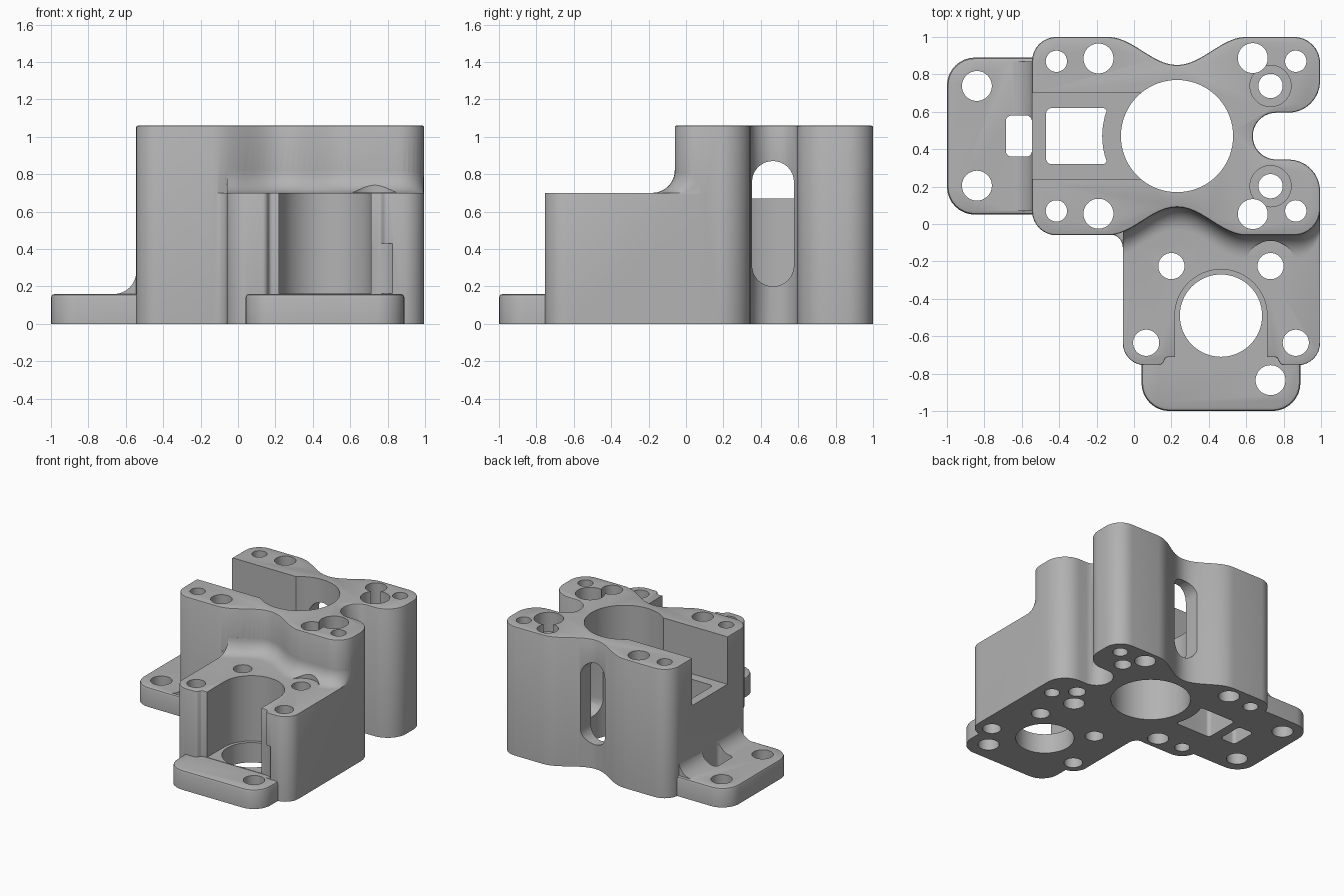
import bpy, bmesh
from math import sin, cos, pi, radians
from mathutils import Vector, Matrix

cube = bpy.data.objects.get("Cube")
if cube:
    bpy.data.objects.remove(cube)

metal = bpy.data.materials.new("plain grey metal")
metal.use_nodes = True
GREY = (0.45, 0.45, 0.45, 1)
metal.diffuse_color = GREY
metal.node_tree.nodes["Principled BSDF"].inputs["Base Color"].default_value = GREY

MID = 0.47       # centre line of the tall housing
BORE_X = 0.23
EDGE = 0.995


def finish(name, bm):
    bmesh.ops.recalc_face_normals(bm, faces=bm.faces)
    mesh = bpy.data.meshes.new(name)
    bm.to_mesh(mesh)
    bm.free()
    mesh.materials.append(metal)
    obj = bpy.data.objects.new(name, mesh)
    bpy.context.collection.objects.link(obj)
    return obj


def rounded(corners, steps=8):
    """Outline from (x, y, radius) corners."""
    out = []
    for i, (x, y, r) in enumerate(corners):
        p = Vector((x, y))
        if r == 0:
            out.append(p)
            continue
        a = (Vector(corners[i - 1][:2]) - p).normalized()
        b = (Vector(corners[(i + 1) % len(corners)][:2]) - p).normalized()
        half = a.angle(b) / 2
        reach = r / abs(sin(half) / cos(half))
        centre = p + (a + b).normalized() * (r / sin(half))
        u, v = p + a * reach - centre, p + b * reach - centre
        total = u.angle(v)
        for k in range(steps + 1):
            t = k / steps
            out.append(centre + (u * sin((1 - t) * total) + v * sin(t * total)) / sin(total))
    return out


def prism(name, outline, z0, z1, chamfer=0, turn=None):
    bm = bmesh.new()
    base = bm.faces.new([bm.verts.new((p[0], p[1], z0)) for p in outline])
    ext = bmesh.ops.extrude_face_region(bm, geom=[base])["geom"]
    bmesh.ops.translate(bm, vec=(0, 0, z1 - z0),
                        verts=[g for g in ext if isinstance(g, bmesh.types.BMVert)])
    if chamfer:
        rim = [e for e in bm.edges if all(v.co.z > z1 - 1e-5 for v in e.verts)]
        bmesh.ops.bevel(bm, geom=rim, offset=chamfer, segments=2, profile=0.5, affect='EDGES')
    if turn:
        bm.transform(turn)
    return finish(name, bm)


def box_outline(x0, x1, y0, y1, r):
    return rounded([(x0, y0, r), (x1, y0, r), (x1, y1, r), (x0, y1, r)])


def cylinder(x, y, r, z0=-0.2, z1=1.3, n=48):
    ring = [(x + r * cos(2 * pi * k / n), y + r * sin(2 * pi * k / n)) for k in range(n)]
    return prism("round_cutter", ring, z0, z1)


def cove(name, path, out, r, z):
    """Concave fillet between a wall path and a floor at height z."""
    out = Vector(out)
    section = [(r, -0.05), (-0.04, -0.05), (-0.04, r)]
    section += [(r - r * cos(a), r - r * sin(a)) for a in [k * pi / 16 for k in range(9)]]
    bm = bmesh.new()
    rows = []
    for p in path:
        rows.append([bm.verts.new((*(Vector(p) + out * d), z + h)) for d, h in section])
    n = len(section)
    for a, b in zip(rows, rows[1:]):
        for k in range(n):
            bm.faces.new((a[k], a[(k + 1) % n], b[(k + 1) % n], b[k]))
    bm.faces.new(rows[0])
    bm.faces.new(rows[-1][::-1])
    return finish(name, bm)


def combine(body, other, operation):
    mod = body.modifiers.new(operation.lower(), 'BOOLEAN')
    mod.operation = operation
    mod.solver = 'EXACT'
    mod.object = other
    bpy.context.view_layer.objects.active = body
    bpy.ops.object.modifier_apply(modifier=mod.name)
    bpy.data.objects.remove(other)


# Tall housing: waisted outline with an open notch, symmetric about its centre line
def waist(x):
    d = min(abs(x - BORE_X), 0.37)
    return 0.925 - 0.075 * cos(pi * d / 0.37)


notch = [(0.76 + 0.125 * cos(a), MID + 0.125 * sin(a), 0)
         for a in [radians(170 - 10 * k) for k in range(9)]]
upper = notch + [(EDGE, MID + 0.125, 0.17), (EDGE, 1, 0.14)]
upper += [(0.6 - 0.74 * k / 24, waist(0.6 - 0.74 * k / 24), 0) for k in range(25)]
upper += [(-0.545, 1, 0.13)]
lower = [(x, 2 * MID - y, r) for x, y, r in reversed(upper)]
body = prism("bracket_housing", rounded(upper + lower), 0, 1.06, 0.01)

# Lower front block with two lobes
half = [(-0.06, -0.755, 0.119), (0.15, -0.755, 0.03), (0.17, -0.712, 0.02)]
mirror = [(EDGE - 0.06 - x, y, r) for x, y, r in reversed(half)]
block = [(-0.05, 0.1, 0), (-0.2, 0, 0), (-0.2, -0.055, 0), (-0.06, -0.055, 0.07)]
block += half + mirror + [(EDGE, 0.1, 0)]

# Wall line followed by the fillet above the front block
wall = [(x, 2 * MID - waist(x)) for x in [-0.058 + 0.91 * k / 30 for k in range(31)]]
wall += [(0.854 + 0.14 * sin(a), 0.08 - 0.14 * cos(a))
         for a in [k * pi / 16 for k in range(1, 9)]]

for part in (
    prism("front_block", rounded(block), 0, 0.70, 0.006),
    prism("side_flange", box_outline(-1, -0.35, 0.05, 0.89, 0.15), 0, 0.16, 0.02),
    prism("front_flange", box_outline(0.04, 0.89, -1, -0.4, 0.15), 0, 0.16, 0.02),
    cove("block_fillet", wall, (0, -1), 0.12, 0.70),
    cove("flange_fillet", [(-0.544, 0.07), (-0.544, 0.87)], (-1, 0), 0.12, 0.159),
):
    combine(body, part, 'UNION')

# Main bore, cable channel and square pockets
cuts = [cylinder(BORE_X, MID, 0.30, n=72)]
cuts.append(prism("channel_cutter", box_outline(-0.8, BORE_X, 0.24, 0.70, 0.01), 0.67, 1.3))
arc = [(BORE_X - 0.4 * cos(a), MID + 0.4 * sin(a), 0)
       for a in [radians(-20 + 5 * k) for k in range(9)]]
pocket = [(-0.47, 0.62, 0.03), (-0.47, 0.32, 0.03), (-0.16, 0.32, 0.015)]
cuts.append(prism("pocket_cutter", rounded(pocket + arc + [(-0.16, 0.62, 0.015)]), -0.2, 1.3))
cuts.append(prism("slot_cutter", box_outline(-0.685, -0.546, 0.36, 0.58, 0.03), -0.2, 0.6))

# Tall round-ended windows through the notch wall and the back wall
window = box_outline(-0.112, 0.112, 0.2, 0.87, 0.111)
stand = Matrix.Rotation(pi / 2, 4, 'X')
cuts.append(prism("back_window_cutter", window, 0, 0.6, 0,
                  Matrix.Translation((BORE_X, 1.1, 0)) @ stand))
cuts.append(prism("notch_window_cutter", window, 0, 0.5, 0,
                  Matrix.Translation((0.3, MID - 0.005, 0)) @ Matrix.Rotation(pi / 2, 4, 'Z') @ stand))

# Screw holes in the housing, mirrored front to back
for x, dy, r in ((-0.415, 0.4, 0.057), (-0.19, 0.415, 0.08), (0.635, 0.417, 0.08),
                 (0.73, 0.268, 0.065), (0.865, 0.4, 0.057)):
    cuts += [cylinder(x, MID + s * dy, r) for s in (1, -1)]
cuts += [cylinder(0.73, MID + s * 0.268, 0.11, 0.9) for s in (1, -1)]

# Front motor recess, open to the front, with its through hole
recess = [(0.465 + 0.247 * cos(a), -0.49 + 0.247 * sin(a))
          for a in [k * pi / 32 for k in range(33)]] + [(0.218, -1.2), (0.712, -1.2)]
cuts.append(prism("recess_cutter", recess, 0.163, 0.95))
cuts.append(cylinder(0.465, -0.49, 0.22, z1=0.5, n=64))

# Holes in the front block and flanges, with screw head clearances
for x, y, r in ((0.2, -0.225, 0.07), (0.73, -0.225, 0.07), (0.065, -0.635, 0.07),
                (0.865, -0.635, 0.07), (0.73, -0.835, 0.08), (-0.84, 0.738, 0.08),
                (-0.84, 0.205, 0.08)):
    cuts.append(cylinder(x, y, r))
cuts.append(cylinder(0.73, -0.225, 0.135, 0.701, 0.95))
cuts.append(cylinder(0.73, -0.835, 0.125, 0.163, 0.43))

for cutter in cuts:
    combine(body, cutter, 'DIFFERENCE')

bpy.ops.object.select_all(action='DESELECT')
body.select_set(True)
bpy.context.view_layer.objects.active = body
bpy.ops.object.shade_smooth_by_angle(angle=radians(30))
